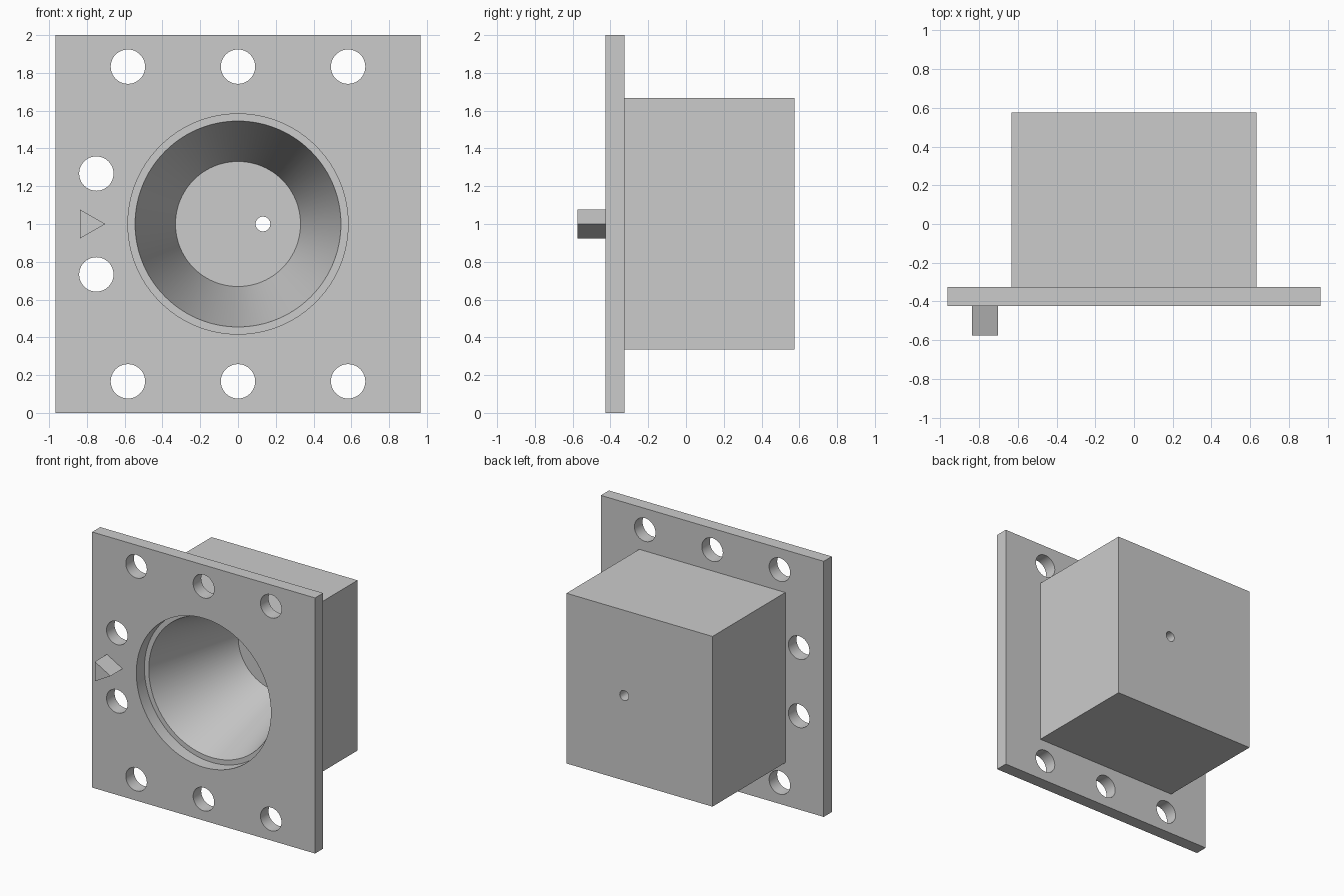
import bpy
import bmesh
import math
from mathutils import Matrix, Vector

if "Cube" in bpy.data.objects:
    bpy.data.objects.remove(bpy.data.objects["Cube"])

grey = bpy.data.materials.new("plain grey")
grey.use_nodes = True
grey.diffuse_color = (0.6, 0.6, 0.6, 1)
grey.node_tree.nodes["Principled BSDF"].inputs["Base Color"].default_value = (0.6, 0.6, 0.6, 1)

# Shared depths along y
FRONT, PLATE_BACK, FLOOR, BACK = -0.425, -0.325, 0.475, 0.575
TURN = Matrix.Rotation(-math.pi / 2, 4, "X")  # local z becomes +y


def make_object(name, bm):
    bmesh.ops.recalc_face_normals(bm, faces=bm.faces)
    mesh = bpy.data.meshes.new(name)
    bm.to_mesh(mesh)
    bm.free()
    mesh.materials.append(grey)
    obj = bpy.data.objects.new(name, mesh)
    bpy.context.collection.objects.link(obj)
    return obj


def box(name, low, high):
    low, high = Vector(low), Vector(high)
    bm = bmesh.new()
    bmesh.ops.create_cube(bm, size=1, matrix=Matrix.Translation((low + high) / 2)
                          @ Matrix.Diagonal((high - low).to_4d()))
    return make_object(name, bm)


def add_cone(bm, x, z, y0, y1, r0, r1, sides):
    bmesh.ops.create_cone(bm, cap_ends=True, segments=sides, radius1=r0, radius2=r1,
                          depth=y1 - y0,
                          matrix=Matrix.Translation((x, (y0 + y1) / 2, z)) @ TURN)


def cut(target, bm):
    cutter = make_object("cutter", bm)
    cutter.hide_render = True
    mod = target.modifiers.new("cut", "BOOLEAN")
    mod.operation = "DIFFERENCE"
    mod.solver = "EXACT"
    mod.object = cutter
    bpy.ops.object.select_all(action="DESELECT")
    bpy.context.view_layer.objects.active = target
    target.select_set(True)
    bpy.ops.object.modifier_apply(modifier=mod.name)
    bpy.data.objects.remove(cutter)
    bpy.ops.object.shade_smooth_by_angle(angle=math.radians(30))


# Flange plate with bolt holes and the wide round opening
plate = box("flange_plate", (-0.965, FRONT, 0), (0.965, PLATE_BACK, 2))
holes = [(x, z) for x in (-0.583, 0, 0.583) for z in (0.167, 1.833)]
holes += [(-0.75, 0.733), (-0.75, 1.267)]
bm = bmesh.new()
for x, z in holes:
    add_cone(bm, x, z, FRONT - 0.1, PLATE_BACK + 0.1, 0.091, 0.091, 48)
add_cone(bm, 0, 1, FRONT - 0.1, PLATE_BACK + 0.1, 0.583, 0.583, 96)
cut(plate, bm)

# Housing block with a tapered bore
housing = box("housing_block", (-0.632, PLATE_BACK, 0.335), (0.632, BACK, 1.667))
mouth, floor_radius, extra = 0.545, 0.331, 0.05
slope = (mouth - floor_radius) / (FLOOR - PLATE_BACK)
bm = bmesh.new()
add_cone(bm, 0, 1, PLATE_BACK - extra, FLOOR, mouth + slope * extra, floor_radius, 96)
cut(housing, bm)

# Small off-centre hole through the bore floor
bm = bmesh.new()
add_cone(bm, 0.132, 1, FLOOR - 0.1, BACK + 0.1, 0.039, 0.039, 32)
cut(housing, bm)

# Triangular pointer on the front of the plate
bm = bmesh.new()
corners = [bm.verts.new((x, -0.575, z)) for x, z in
           ((-0.837, 0.923), (-0.702, 1), (-0.837, 1.077))]
face = bm.faces.new(corners)
swept = bmesh.ops.extrude_face_region(bm, geom=[face], use_keep_orig=True)
bmesh.ops.translate(bm, vec=(0, 0.15, 0),
                    verts=[v for v in swept["geom"] if isinstance(v, bmesh.types.BMVert)])
make_object("pointer_wedge", bm)
